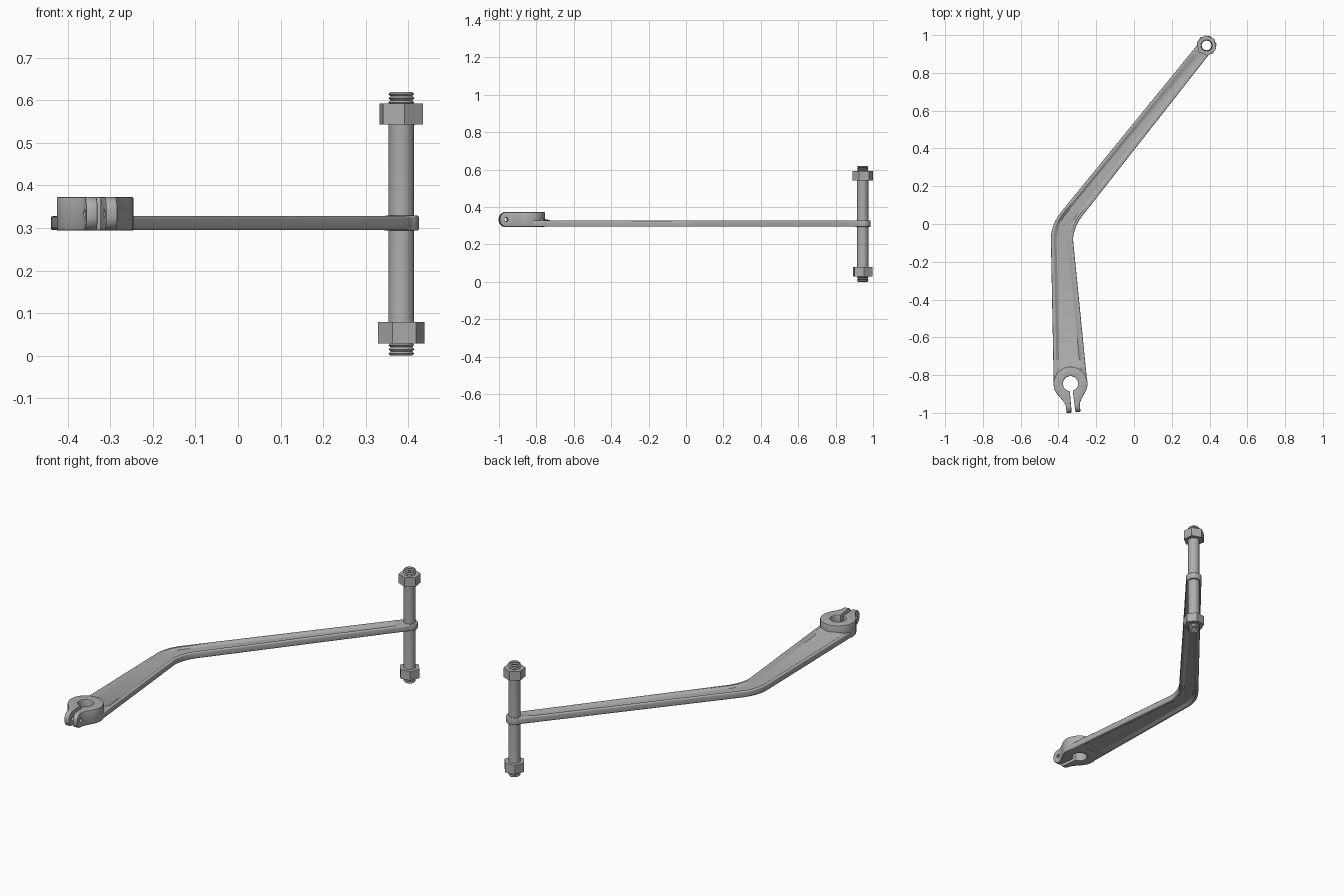
import bpy, bmesh
from math import pi, sin, cos, radians
from mathutils import Vector, Matrix

if "Cube" in bpy.data.objects:
    bpy.data.objects.remove(bpy.data.objects["Cube"], do_unlink=True)

steel = bpy.data.materials.new("plain_grey_steel")
steel.use_nodes = True
steel.diffuse_color = (0.42, 0.42, 0.42, 1)
steel.node_tree.nodes["Principled BSDF"].inputs["Base Color"].default_value = (0.42, 0.42, 0.42, 1)

ARM_LOW, ARM_HIGH = 0.295, 0.328
BORE = Vector((-0.336, -0.845, ARM_LOW - 0.001))
ROD = Vector((0.384, 0.945, 0))


def activate(obj):
    bpy.ops.object.select_all(action='DESELECT')
    obj.select_set(True)
    bpy.context.view_layer.objects.active = obj


def finish(name, bm):
    """Turn a bmesh into a named grey object."""
    bmesh.ops.recalc_face_normals(bm, faces=bm.faces)
    mesh = bpy.data.meshes.new(name)
    bm.to_mesh(mesh)
    bm.free()
    obj = bpy.data.objects.new(name, mesh)
    bpy.context.collection.objects.link(obj)
    mesh.materials.append(steel)
    return obj


def cylinder(name, center, radius, height, sides=40, rotation=Matrix()):
    bm = bmesh.new()
    bmesh.ops.create_cone(bm, cap_ends=True, segments=sides, radius1=radius, radius2=radius,
                          depth=height, matrix=Matrix.Translation(center) @ rotation)
    return finish(name, bm)


def bevel(obj, width, segments=3):
    mod = obj.modifiers.new("round_edges", 'BEVEL')
    mod.width, mod.segments = width, segments
    mod.limit_method, mod.angle_limit = 'ANGLE', radians(55)
    activate(obj)
    bpy.ops.object.modifier_apply(modifier=mod.name)


def drill(obj, center, radius, rotation=Matrix()):
    cutter = cylinder("drill_cutter", center, radius, 0.4, 40, rotation)
    cutter.hide_render = True
    mod = obj.modifiers.new("drill", 'BOOLEAN')
    mod.operation, mod.solver, mod.object = 'DIFFERENCE', 'EXACT', cutter
    activate(obj)
    bpy.ops.object.modifier_apply(modifier=mod.name)
    bpy.data.objects.remove(cutter, do_unlink=True)


def smooth(obj):
    activate(obj)
    bpy.ops.object.shade_smooth_by_angle(angle=radians(32))


# Cranked arm: two rails lofted into a bar with a shallow channel above and below
left = [Vector(p) for p in ((-0.425, -0.845), (-0.44, -0.08), (-0.44, -0.004), (-0.384, 0.066), (0.353, 0.97))]
right = [Vector(p) for p in ((-0.247, -0.845), (-0.323, -0.08), (-0.316, -0.01), (-0.272, 0.045), (0.415, 0.92))]


def rail(points, part, t):
    start, bend_in, corner, bend_out, end = points
    if part == "root":
        return start.lerp(bend_in, t)
    if part == "bend":
        return bend_in.lerp(corner, t).lerp(corner.lerp(bend_out, t), t)
    return bend_out.lerp(end, t)


# Each station: part, position, channel depth above and below
stations = [("root", 0, -1, 0), ("root", 0.11, -1, 0), ("root", 0.165, 1, 1)]
stations += [("bend", i / 10, 1, 1) for i in range(11)]
stations += [("reach", 0.92, 1, 1), ("reach", 0.945, 0, 0), ("reach", 1, 0, 0)]
DEPTH = 0.009
bm = bmesh.new()
loops = []
for part, t, above, below in stations:
    a, b = rail(left, part, t), rail(right, part, t)
    width = (b - a).length
    insets = [0, 0.016, 0.03, width - 0.03, width - 0.016, width]
    sunk = [0, 0, 1, 1, 0, 0]
    across = [a.lerp(b, d / width) for d in insets]
    top = [(p.x, p.y, ARM_HIGH - DEPTH * above * s) for p, s in zip(across, sunk)]
    bottom = [(p.x, p.y, ARM_LOW + DEPTH * below * s) for p, s in zip(across, sunk)]
    loops.append([bm.verts.new(c) for c in top + bottom[::-1]])
for one, two in zip(loops, loops[1:]):
    for i in range(len(one)):
        j = (i + 1) % len(one)
        bm.faces.new((one[i], one[j], two[j], two[i]))
bm.faces.new(loops[0])
bm.faces.new(loops[-1][::-1])
arm = finish("cranked_arm", bm)
bevel(arm, 0.005)
drill(arm, BORE, 0.042)
drill(arm, ROD + Vector((0, 0, 0.31)), 0.03)
smooth(arm)

# Eye around the rod at the end of the arm
eye = cylinder("rod_eye", ROD + Vector((0, 0, (ARM_LOW + ARM_HIGH) / 2)), 0.041, ARM_HIGH - ARM_LOW + 0.002)
bevel(eye, 0.004)
drill(eye, ROD + Vector((0, 0, 0.31)), 0.03)
smooth(eye)

# Split clamp: C-shaped outline with two lugs, slightly turned
HEIGHT, TIP = 0.079, -0.154
half = [(0.008, -0.0392), (0.01, TIP), (0.037, TIP), (0.037, -0.115), (0.042, -0.1), (0.053, -0.081)]
arc = [radians(-39 + 129 * i / 16) for i in range(17)]
half += [(0.09 * cos(a), 0.09 * sin(a)) for a in arc]
outline = half + [(-x, y) for x, y in half[-2::-1]]
inner = [radians(-90 - 11.5 - 337 * i / 32) for i in range(1, 32)]
outline += [(0.04 * cos(a), 0.04 * sin(a)) for a in inner]
bm = bmesh.new()
base = bm.faces.new([bm.verts.new((x, y, 0)) for x, y in outline])
raised = bmesh.ops.extrude_face_region(bm, geom=[base])["geom"]
bmesh.ops.translate(bm, verts=[g for g in raised if isinstance(g, bmesh.types.BMVert)], vec=(0, 0, HEIGHT))
tips = [e for e in bm.edges if all(v.co.y < TIP + 0.001 for v in e.verts)
        and abs(e.verts[0].co.z - e.verts[1].co.z) < 0.001]
bmesh.ops.bevel(bm, geom=tips, offset=0.034, segments=8, profile=0.5, affect='EDGES')
turn = Matrix.Rotation(radians(6), 4, 'Z')
bm.transform(Matrix.Translation(BORE) @ turn)
clamp = finish("split_clamp", bm)
bevel(clamp, 0.003, 2)
drill(clamp, BORE + turn @ Vector((0, -0.12, HEIGHT / 2)), 0.01, turn @ Matrix.Rotation(pi / 2, 4, 'Y'))
smooth(clamp)

# Hollow rod threaded at both ends
LENGTH, THREAD, PITCH = 0.62, 0.08, 0.01
teeth = [(0.0255 if i % 2 == 0 else 0.0305, i * PITCH / 2) for i in range(int(2 * THREAD / PITCH))]
profile = teeth + [(0.03, THREAD)] + [(r, LENGTH - z) for r, z in [(0.03, THREAD)] + teeth[::-1]]
bm = bmesh.new()
SIDES = 32
rings = [[bm.verts.new((ROD.x + r * cos(2 * pi * i / SIDES), ROD.y + r * sin(2 * pi * i / SIDES), z))
          for i in range(SIDES)] for r, z in profile]
for low, high in zip(rings, rings[1:]):
    for i in range(SIDES):
        j = (i + 1) % SIDES
        bm.faces.new((low[i], low[j], high[j], high[i]))
smooth(finish("threaded_rod", bm))

# Hexagonal nuts
for name, z, angle in (("lower_nut", 0.054, 38), ("upper_nut", 0.568, 8)):
    center = ROD + Vector((0, 0, z))
    nut = cylinder(name, center, 0.055, 0.05, 6, Matrix.Rotation(radians(angle), 4, 'Z'))
    drill(nut, center, 0.029)
    smooth(nut)
